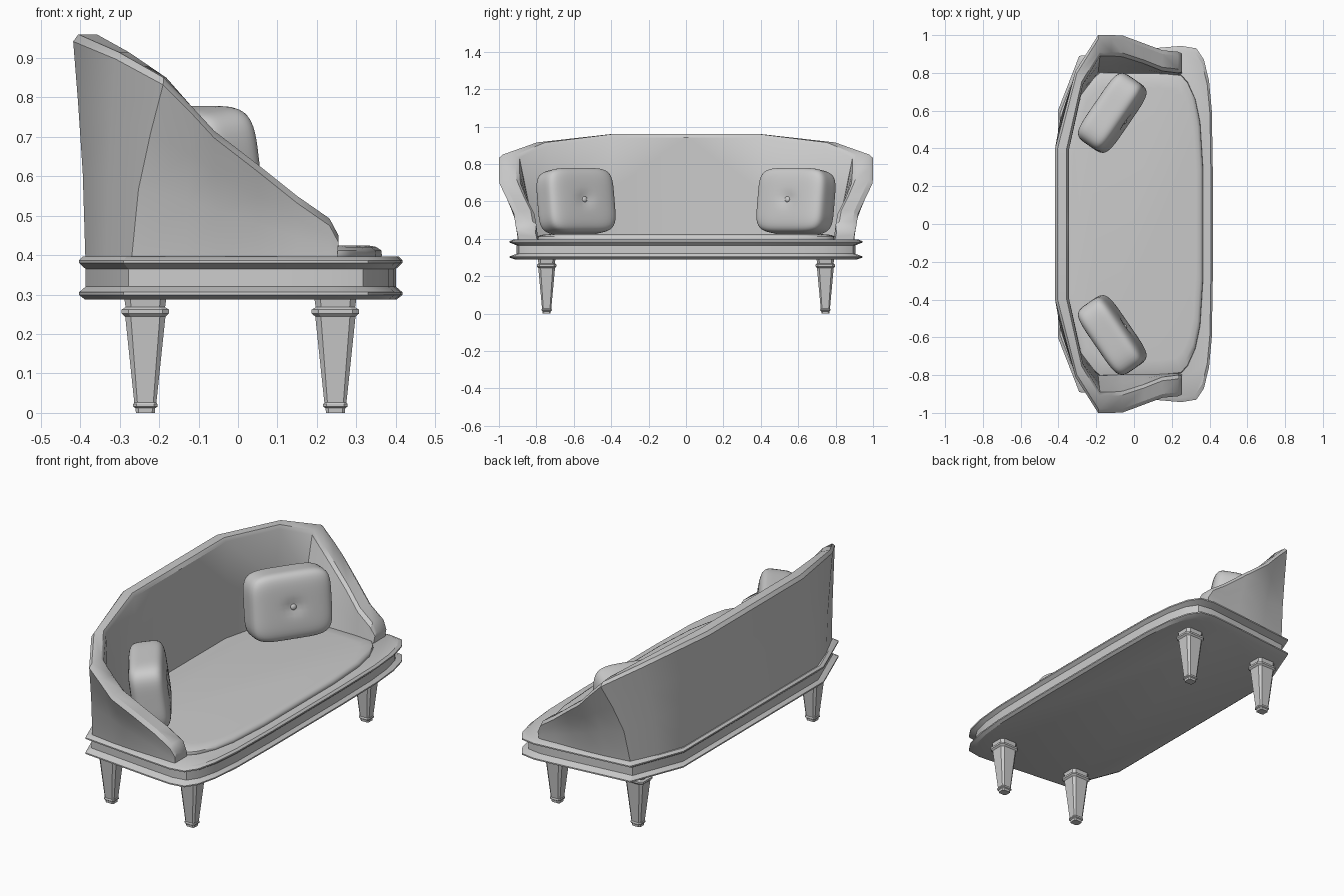
import bpy, bmesh, math
from mathutils import Vector, Matrix

if "Cube" in bpy.data.objects:
    bpy.data.objects.remove(bpy.data.objects["Cube"])


def make(name, bm, axes=(False, True, False), angle=35):
    bmesh.ops.recalc_face_normals(bm, faces=bm.faces[:])
    me = bpy.data.meshes.new(name)
    bm.to_mesh(me)
    bm.free()
    ob = bpy.data.objects.new(name, me)
    bpy.context.collection.objects.link(ob)
    bpy.ops.object.select_all(action='DESELECT')
    ob.select_set(True)
    bpy.context.view_layer.objects.active = ob
    bpy.ops.object.shade_smooth_by_angle(angle=math.radians(angle))
    if any(axes):
        m = ob.modifiers.new("mirror", 'MIRROR')
        m.use_axis = axes
    return ob


def loft(rings, cap_start=True, cap_end=True):
    bm = bmesh.new()
    rows = [[bm.verts.new(p) for p in r] for r in rings]
    n = len(rows[0])
    for a, b in zip(rows, rows[1:]):
        for i in range(n):
            j = (i + 1) % n
            bm.faces.new((a[i], a[j], b[j], b[i]))
    if cap_start:
        bm.faces.new(rows[0][::-1])
    if cap_end:
        bm.faces.new(rows[-1])
    return bm


def stack(half, levels, cx=0.0):
    """Closed plan outline from its +y half, scaled about cx at each (z, scale)."""
    plan = half + [(x, -y) for x, y in reversed(half)]
    return loft([[(cx + (x - cx) * s, y * s, z) for x, y in plan] for z, s in levels])


# Base with two protruding mouldings
base = [(-.403, .60), (-.29, .89), (.10, .93), (.25, .943), (.33, .93),
        (.37, .87), (.397, .76), (.412, .60), (.417, .3)]
make("base_frame", stack(base, [(.288, .965), (.299, 1), (.306, 1), (.32, .96), (.365, .96),
                                (.38, 1), (.387, 1), (.397, .975)], .007), (False,) * 3, 25)

# Seat cushion
seat = [(-.36, .40), (-.28, .72), (-.18, .805), (.15, .80), (.25, .79), (.285, .75),
        (.325, .66), (.35, .54), (.365, .3)]
make("seat_cushion", stack(seat, [(.385, .99), (.40, 1), (.412, .995), (.421, .96),
                                  (.425, .9)]), (False,) * 3, 50)

# Wrap-around back and arms: outer top, inner top, outer bottom, inner bottom, height
stations = [
    ((-.418, 0), (-.345, 0), (-.387, 0), (-.345, 0), .96),
    ((-.418, .40), (-.345, .39), (-.387, .57), (-.345, .39), .96),
    ((-.31, .81), (-.27, .74), (-.335, .72), (-.28, .68), .915),
    ((-.19, 1.0), (-.18, .89), (-.27, .86), (-.19, .80), .85),
    ((-.12, 1.0), (-.12, .89), (-.13, .88), (-.12, .795), .78),
    ((-.06, .998), (-.06, .885), (-.05, .887), (-.06, .79), .715),
    ((.05, .957), (.05, .85), (.05, .892), (.05, .79), .63),
    ((.15, .92), (.15, .81), (.15, .895), (.15, .79), .55),
    ((.232, .912), (.232, .80), (.232, .90), (.232, .79), .493),
    ((.255, .903), (.255, .805), (.252, .897), (.252, .795), .45),
]
rings = []
for ot, it, ob_, ib, z in stations:
    ot, it, ob_, ib = map(Vector, (ot, it, ob_, ib))
    zb, ze = .39, z - .018
    sec = [(ob_, zb), (ob_.lerp(ot, .22), zb + (ze - zb) * .4), (ob_.lerp(ot, .6), zb + (ze - zb) * .72),
           (ot, ze), (ot.lerp(it, .18), z), (ot.lerp(it, .82), z), (it, ze),
           (ib.lerp(it, .5), (zb + ze) / 2), (ib, zb)]
    rings.append([(p.x, p.y, h) for p, h in sec])
make("back_and_arms", loft(rings, cap_start=False), angle=32)

# Leaning pillows with a dimple and a button
turn = (Matrix.Translation((-.115, .588, .6)) @ Matrix.Rotation(math.atan2(-.565, .825), 4, 'Z')
        @ Matrix.Rotation(math.radians(-8), 4, 'Y'))
bm = bmesh.new()
bmesh.ops.create_cube(bm, size=2)
bmesh.ops.subdivide_edges(bm, edges=bm.edges[:], cuts=15, use_grid_fill=True)
for v in bm.verts:
    r = sum(abs(c) ** 5 for c in v.co) ** .2
    v.co /= r
    dent = 1 - .14 * math.exp(-(v.co.y ** 2 + v.co.z ** 2) / .04)
    v.co = Vector((v.co.x * .093 * dent, v.co.y * .213, v.co.z * .175))
bm.transform(turn)
make("pillow", bm, angle=60)

bm = bmesh.new()
bmesh.ops.create_uvsphere(bm, u_segments=12, v_segments=8, radius=.016)
bm.transform(turn @ Matrix.Translation((.082, 0, 0)) @ Matrix.Diagonal((.6, 1, 1, 1)))
make("pillow_button", bm, angle=60)

# Tapered legs: chamfered square sections with collar and foot ring
leg = [(.295, .054), (.268, .050), (.262, .060), (.252, .060), (.244, .051),
       (.026, .028), (.022, .031), (.016, .031), (.012, .025), (0, .024)]
for name, cx in (("rear_leg", -.235), ("front_leg", .247)):
    rings = []
    for z, r in leg:
        c = r * .72
        pts = [(r, -c), (r, c), (c, r), (-c, r), (-r, c), (-r, -c), (-c, -r), (c, -r)]
        rings.append([(cx + x, .745 + y * .88, z) for x, y in pts])
    make(name, loft(rings), angle=20)
